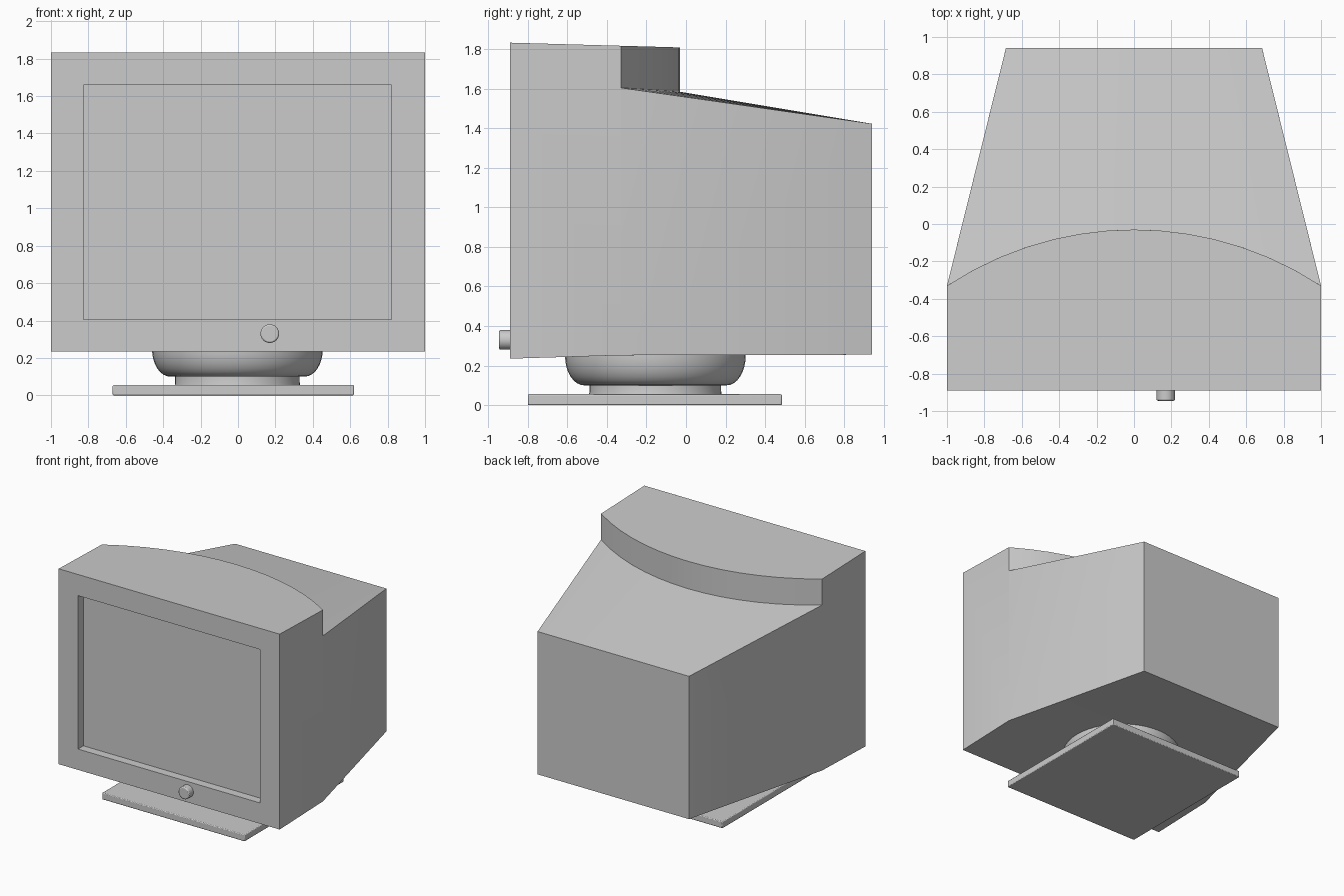
import bpy, bmesh, math

if "Cube" in bpy.data.objects:
    bpy.data.objects.remove(bpy.data.objects["Cube"])


def make_object(name, bm, bevel=0.0, segments=3):
    """Turn a bmesh into a smooth-by-angle object with an optional bevel."""
    bmesh.ops.recalc_face_normals(bm, faces=bm.faces)
    mesh = bpy.data.meshes.new(name)
    bm.to_mesh(mesh)
    bm.free()
    ob = bpy.data.objects.new(name, mesh)
    bpy.context.collection.objects.link(ob)
    if bevel:
        mod = ob.modifiers.new("bevel", 'BEVEL')
        mod.width, mod.segments = bevel, segments
        mod.limit_method = 'ANGLE'
        mod.angle_limit = math.radians(35)
    bpy.ops.object.select_all(action='DESELECT')
    bpy.context.view_layer.objects.active = ob
    ob.select_set(True)
    bpy.ops.object.shade_smooth_by_angle(angle=math.radians(35))
    return ob


def box(name, x, y, z, bevel):
    bm = bmesh.new()
    bmesh.ops.create_cube(bm, size=1)
    for v in bm.verts:
        v.co = [lo + (c + 0.5) * (hi - lo) for c, (lo, hi) in zip(v.co, (x, y, z))]
    return make_object(name, bm, bevel, 2)


def lathe(name, profile, center, steps=48, bevel=0.0):
    """Spin (radius, height) points around z."""
    bm = bmesh.new()
    rings = [[bm.verts.new((center[0] + r * math.cos(2 * math.pi * i / steps),
                            center[1] + r * math.sin(2 * math.pi * i / steps), z))
              for i in range(steps)] for r, z in profile]
    for a, b in zip(rings, rings[1:]):
        for i in range(steps):
            j = (i + 1) % steps
            bm.faces.new((a[i], a[j], b[j], b[i]))
    bm.faces.new(rings[0])
    bm.faces.new(rings[-1])
    return make_object(name, bm, bevel, 2)


# Casing dimensions
FRONT, SIDE, BACK = -0.89, -0.33, 0.94
SCREEN_X, SCREEN_Z, SCREEN_Y = (-0.825, 0.82), (0.405, 1.66), -0.82
N, R = 14, 1.817                       # arched step behind the front bezel


def arc_y(x):
    return -0.03 - R + math.sqrt(R * R - x * x)


def top_z(y):
    return 1.833 - 0.024 * (y - FRONT) / 0.86


# Casing: deep bezel, arched step and tapered rear housing in one shell
bm = bmesh.new()
V = lambda *co: bm.verts.new(co)
F = lambda *vs: bm.faces.new(vs)
xs = [-1 + 2 * i / N for i in range(N + 1)]
upper = [V(x, arc_y(x), top_z(arc_y(x))) for x in xs]
lower = [V(x, arc_y(x), 1.585 + 0.02 * x * x) for x in xs]
rear = [V(0.685 * x, BACK, 1.423) for x in xs]
fb = [V(x, FRONT, 0.235) for x in (-1, 1)]
ft = [V(x, FRONT, top_z(FRONT)) for x in (-1, 1)]
mid = [V(x, SIDE, 0.252) for x in (-1, 1)]
bb = [V(x, BACK, 0.255) for x in (-0.685, 0.685)]
for strip in ((upper, lower), (lower, rear)):
    for i in range(N):
        F(strip[0][i], strip[0][i + 1], strip[1][i + 1], strip[1][i])
F(ft[0], ft[1], *reversed(upper))
F(bb[0], bb[1], *reversed(rear))
F(fb[0], fb[1], mid[1], mid[0])
F(mid[0], mid[1], bb[1], bb[0])
for s, e in ((0, 0), (1, N)):
    F(fb[s], ft[s], upper[e], lower[e], mid[s])
    F(mid[s], lower[e], rear[e], bb[s])
outer = [fb[0], fb[1], ft[1], ft[0]]
corners = [(0, 0), (1, 0), (1, 1), (0, 1)]
hole = [V(SCREEN_X[i], FRONT, SCREEN_Z[j]) for i, j in corners]
deep = [V(SCREEN_X[i], SCREEN_Y + 0.01, SCREEN_Z[j]) for i, j in corners]
for i in range(4):
    j = (i + 1) % 4
    F(outer[i], outer[j], hole[j], hole[i])
    F(hole[i], hole[j], deep[j], deep[i])
make_object("casing", bm, 0.018)

# Recessed screen
box("screen", (SCREEN_X[0] - 0.01, SCREEN_X[1] + 0.01), (SCREEN_Y, SCREEN_Y + 0.03),
    (SCREEN_Z[0] - 0.01, SCREEN_Z[1] + 0.01), 0)

# Power knob on the bezel
knob = lathe("power_knob", [(0.05, -0.01), (0.05, 0.055)], (0, 0), 24, 0.008)
knob.rotation_euler.x = math.pi / 2
knob.location = (0.17, FRONT, 0.33)

# Swivel bowl with its neck
bowl = [(0.36 + 0.097 * math.sin(a), 0.25 - 0.15 * math.cos(a))
        for a in (math.pi / 2 * i / 8 for i in range(9))]
lathe("swivel_bowl", [(0.337, 0.045), (0.333, 0.07), (0.333, 0.10)] + bowl + [(0.457, 0.27)],
      (-0.003, -0.155))

# Base plate
box("base_plate", (-0.67, 0.62), (-0.80, 0.485), (0, 0.055), 0.006)
